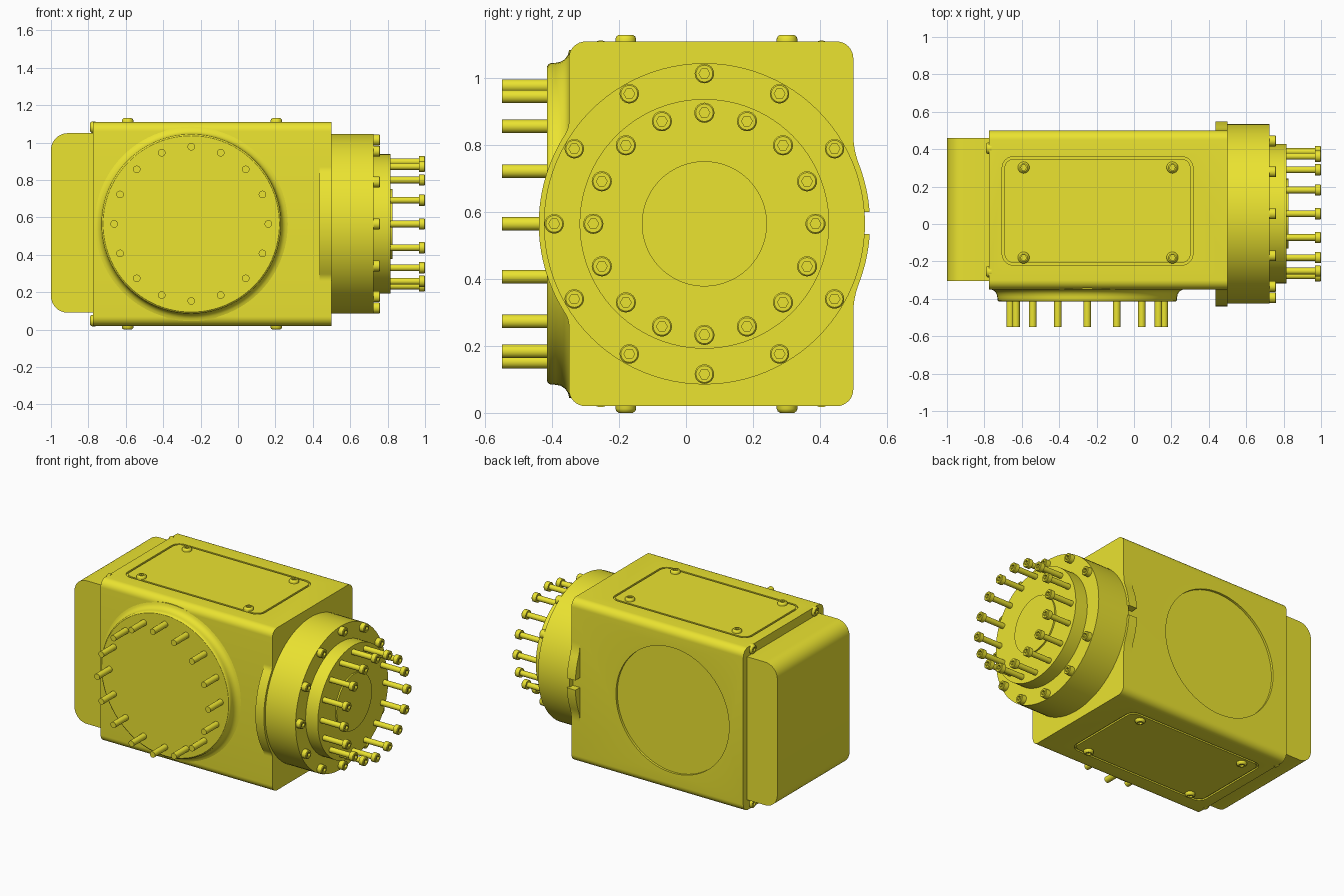
import bpy, bmesh
from math import sin, cos, pi, sqrt, atan2, radians

if "Cube" in bpy.data.objects:
    bpy.data.objects.remove(bpy.data.objects["Cube"])

paint = bpy.data.materials.new("yellow_paint")
paint.diffuse_color = (0.83, 0.77, 0.03, 1)
paint.use_nodes = True
paint.node_tree.nodes["Principled BSDF"].inputs["Base Color"].default_value = paint.diffuse_color

# (u, v) is the cross-section, w the distance along the axis
AXES = {"x": lambda u, v, w: (w, u, v),
        "y": lambda u, v, w: (u, w, v),
        "z": lambda u, v, w: (u, v, w)}


def finish(name, bm):
    bmesh.ops.recalc_face_normals(bm, faces=bm.faces)
    me = bpy.data.meshes.new(name)
    bm.to_mesh(me)
    bm.free()
    me.materials.append(paint)
    ob = bpy.data.objects.new(name, me)
    bpy.context.collection.objects.link(ob)
    smooth(ob)
    return ob


def smooth(ob):
    ob.data.shade_smooth()
    ob.data.set_sharp_from_angle(angle=radians(32))


def rounded_rect(u0, u1, v0, v1, r, n=8):
    pts = []
    for k, (cu, cv) in enumerate([(u1 - r, v1 - r), (u0 + r, v1 - r),
                                  (u0 + r, v0 + r), (u1 - r, v0 + r)]):
        for i in range(n + 1):
            a = pi / 2 * (k + i / n)
            pts.append((cu + r * cos(a), cv + r * sin(a)))
    return pts


def prism(name, loops, axis, w0, w1):
    """Extrude one loop to a solid, or two matching loops to a frame."""
    bm, f = bmesh.new(), AXES[axis]
    rings = [[[bm.verts.new(f(u, v, w)) for u, v in lp] for w in (w0, w1)] for lp in loops]
    n = len(loops[0])
    for a, b in rings:
        for i in range(n):
            j = (i + 1) % n
            bm.faces.new((a[i], a[j], b[j], b[i]))
    for k in (0, 1):
        if len(loops) == 1:
            bm.faces.new(rings[0][k])
        else:
            o, p = rings[0][k], rings[1][k]
            for i in range(n):
                j = (i + 1) % n
                bm.faces.new((o[i], o[j], p[j], p[i]))
    return finish(name, bm)


def lathe(name, profile, axis, centres, n=96):
    """Revolve (radius, w[, hex]) points; one copy per centre."""
    bm, f = bmesh.new(), AXES[axis]
    for cu, cv in centres:
        rings = []
        for r, w, *hexed in profile:
            ring = []
            for i in range(n):
                a = 2 * pi * i / n
                rr = r / cos(a % (pi / 3) - pi / 6) if hexed else r
                ring.append(bm.verts.new(f(cu + rr * cos(a), cv + rr * sin(a), w)))
            rings.append(ring)
        for a, b in zip(rings, rings[1:]):
            for i in range(n):
                j = (i + 1) % n
                bm.faces.new((a[i], a[j], b[j], b[i]))
        bm.faces.new(rings[0])
        bm.faces.new(rings[-1])
    return finish(name, bm)


def cut(ob, cutter):
    m = ob.modifiers.new("cut", "BOOLEAN")
    m.operation, m.solver, m.object = "DIFFERENCE", "EXACT", cutter
    bpy.context.view_layer.objects.active = ob
    bpy.ops.object.modifier_apply(modifier=m.name)
    bpy.data.objects.remove(cutter)
    smooth(ob)


def circle_points(cu, cv, r, n, skip=()):
    return [(cu + r * cos(2 * pi * i / n), cv + r * sin(2 * pi * i / n))
            for i in range(n) if i not in skip]


CY, CZ, CX = 0.055, 0.565, -0.25     # wrist axis (y, z) and side disc x

# Main housing with cover grooves and a shallow round recess at the back
body = prism("main_housing", [rounded_rect(-0.35, 0.5, 0.02, 1.11, 0.05)], "x", -0.775, 0.5)
for w0, w1 in ((1.1, 1.2), (-0.1, 0.03)):
    cut(body, prism("groove_cutter", [rounded_rect(-0.705, 0.315, -0.22, 0.36, 0.06),
                                      rounded_rect(-0.692, 0.302, -0.207, 0.347, 0.047)],
                    "z", w0, w1))
cut(body, lathe("recess_cutter", [(0.42, 0.485), (0.42, 0.6)], "y", [(CX, CZ)]))

# Rear cap
prism("rear_cap", [rounded_rect(-1, -0.6, 0.09, 1.05, 0.09)], "y", -0.305, 0.46)

# Round side boss blending into the housing, and its pins
lathe("side_boss", [(0.52, -0.335), (0.52, -0.349), (0.505, -0.353), (0.492, -0.362),
                    (0.484, -0.375), (0.481, -0.39), (0.48, -0.405), (0.477, -0.411),
                    (0.471, -0.415)], "y", [(CX, CZ)])
lathe("side_pins", [(0.02, -0.40), (0.02, -0.55)], "y",
      circle_points(CX, CZ, 0.412, 16), 24)


# Curved collar ears bulging from both sides of the housing
def collar_ear(name, sign, d, fillet, r=0.495):
    h = sqrt((r + fillet) ** 2 - (d + fillet) ** 2)
    phi = atan2(h, d + fillet)
    half = [(d - 0.03, h)]
    half += [(d + fillet + fillet * cos(pi + phi * i / 8), h + fillet * sin(pi + phi * i / 8))
             for i in range(9)]
    half += [(r * cos(phi * (1 - i / 16)), r * sin(phi * (1 - i / 16))) for i in range(1, 17)]
    pts = half + [(u, -v) for u, v in reversed(half[:-1])]
    return prism(name, [[(CY + sign * u, CZ + v) for u, v in pts]], "x", 0.437, 0.5)


collar_ear("front_collar_ear", -1, 0.405, 0.07)
ear = collar_ear("back_collar_ear", 1, 0.445, 0.25)
cut(ear, prism("slot_cutter", [[(0.49, 0.535), (0.65, 0.535), (0.65, 0.6), (0.49, 0.6)]],
               "x", 0.4, 0.55))

# Wrist flange, stepped
lathe("wrist_flange", [(0.48, 0.49), (0.48, 0.725), (0.373, 0.725), (0.373, 0.815),
                       (0.187, 0.815), (0.187, 0.825)], "x", [(CY, CZ)])


# Socket-head bolts
def head(w0, w1, r=0.029):
    s = 1 if w1 > w0 else -1
    return [(r, w0), (r, w1 - s * 0.004), (r - 0.004, w1),
            (0.014, w1, True), (0.014, w1 - s * 0.014, True)]


lathe("flange_bolts", head(0.72, 0.76), "x", circle_points(CY, CZ, 0.449, 12, skip=(0,)), 24)
lathe("tool_bolts", [(0.018, 0.80), (0.018, 0.967)] + head(0.967, 1.0, 0.03), "x",
      circle_points(CY, CZ, 0.332, 16), 24)


# Domed cover screws on top and bottom, and rear corner screws
def dome(w0, s, h=0.02):
    return [(0.031, w0 - s * 0.01), (0.031, w0 + s * h * 0.4), (0.028, w0 + s * h * 0.75),
            (0.021, w0 + s * h), (0.013, w0 + s * h, True), (0.013, w0 + s * h * 0.4, True)]


spots = [(x, y) for x in (-0.59, 0.205) for y in (-0.18, 0.302)]
lathe("top_cover_screws", dome(1.11, 1), "z", spots, 24)
lathe("bottom_cover_screws", dome(0.02, -1), "z", spots, 24)
lathe("rear_corner_screws", dome(-0.773, -1, 0.018), "x",
      [(y, z) for y in (-0.255, 0.405) for z in (0.048, 1.082)], 24)
